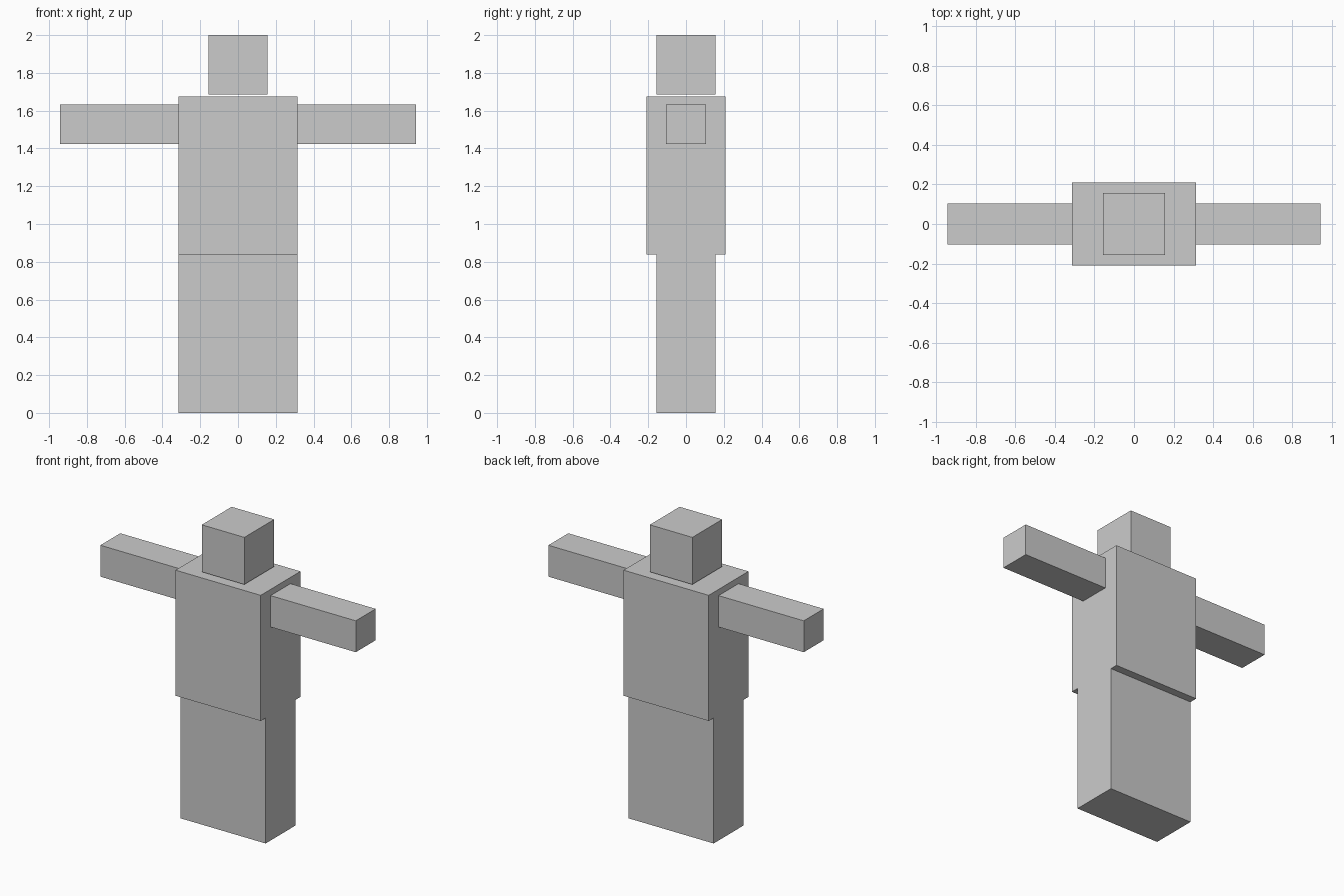
import bpy

if "Cube" in bpy.data.objects:
    bpy.data.objects.remove(bpy.data.objects["Cube"])

U = 2 / 19.1  # one block unit; the figure is 19.1 units tall

grey = bpy.data.materials.new("plain grey")
grey.diffuse_color = (0.6, 0.6, 0.6, 1)
grey.use_nodes = True
grey.node_tree.nodes["Principled BSDF"].inputs["Base Color"].default_value = grey.diffuse_color


def box(name, size, centre):
    """Add a box with size and centre given in block units."""
    bpy.ops.mesh.primitive_cube_add(size=1, location=[c * U for c in centre])
    ob = bpy.context.object
    ob.name = name
    ob.scale = [s * U for s in size]
    bpy.ops.object.transform_apply(location=False, rotation=False, scale=True)
    ob.data.materials.append(grey)
    return ob


# Lower body and torso
box("legs", (6, 3, 8), (0, 0, 4))
box("torso", (6, 4, 8), (0, 0, 12))

# Head, floating slightly above the torso
box("head", (3, 3, 3), (0, 0, 17.6))

# Outstretched arms
for side, sign in (("left", 1), ("right", -1)):
    box(side + "_arm", (6, 2, 2), (sign * 6, 0, 14.6))
